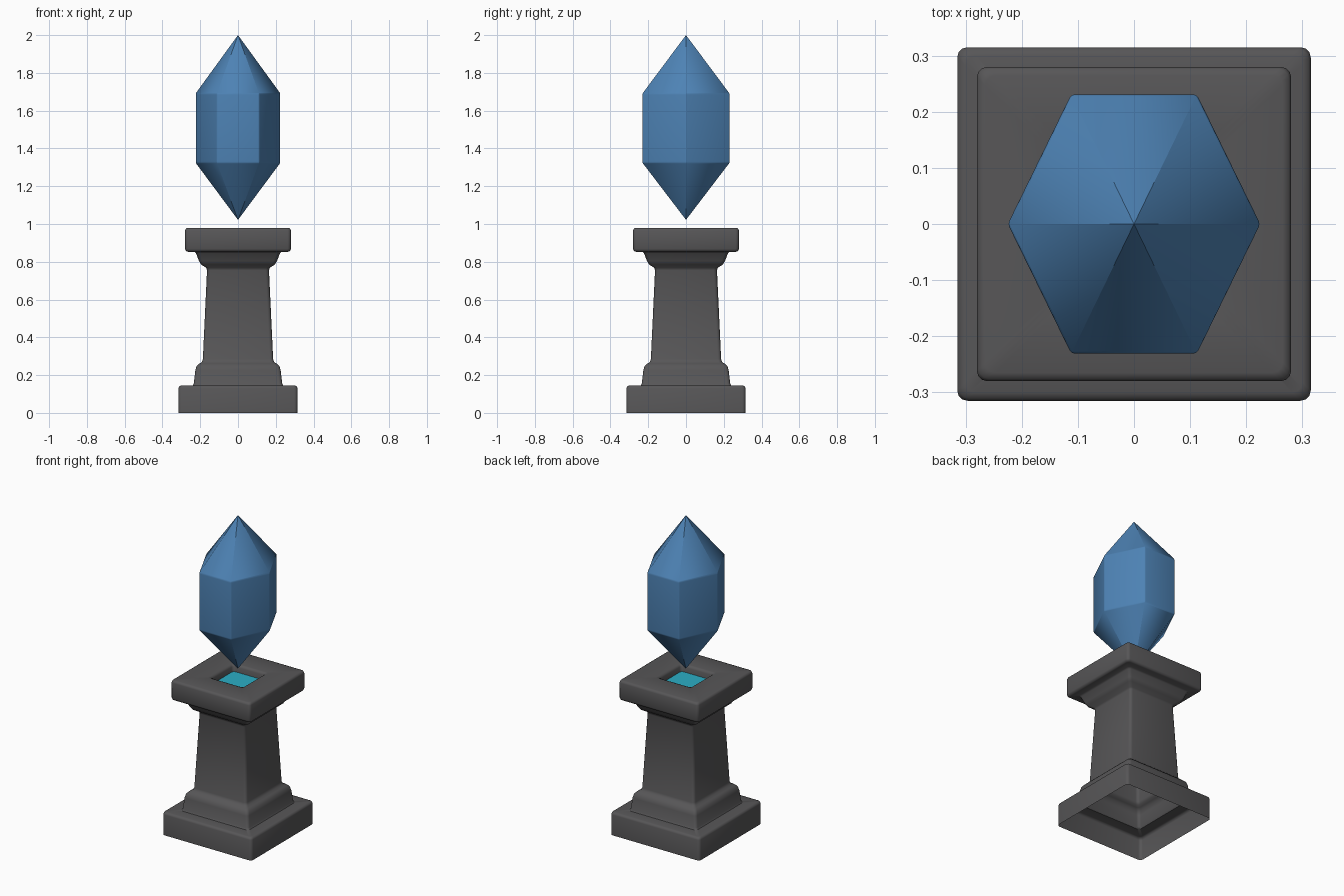
import bpy, bmesh, math

cube = bpy.data.objects.get("Cube")
if cube:
    bpy.data.objects.remove(cube, do_unlink=True)


def material(name, rgb):
    mat = bpy.data.materials.new(name)
    mat.use_nodes = True
    mat.diffuse_color = (*rgb, 1)
    mat.node_tree.nodes["Principled BSDF"].inputs["Base Color"].default_value = (*rgb, 1)
    return mat


def finish(bm, name, mat, angle):
    mesh = bpy.data.meshes.new(name)
    bm.to_mesh(mesh)
    bm.free()
    mesh.materials.append(mat)
    obj = bpy.data.objects.new(name, mesh)
    bpy.context.collection.objects.link(obj)
    bpy.ops.object.select_all(action="DESELECT")
    obj.select_set(True)
    bpy.context.view_layer.objects.active = obj
    bpy.ops.object.shade_smooth_by_angle(angle=math.radians(angle))
    return obj


def square_ring(bm, half, z, radius=0.018, steps=3):
    """Square outline with rounded corners, counter-clockwise."""
    ring = []
    for corner in range(4):
        mid = math.radians(45 + 90 * corner)
        cx = math.copysign(half - radius, math.cos(mid))
        cy = math.copysign(half - radius, math.sin(mid))
        for i in range(steps + 1):
            a = math.radians(90 * (corner + i / steps))
            ring.append(bm.verts.new((cx + radius * math.cos(a), cy + radius * math.sin(a), z)))
    return ring


def bridge(bm, low, high):
    n = len(low)
    for i in range(n):
        j = (i + 1) % n
        bm.faces.new((low[i], low[j], high[j], high[i]))


stone = material("dark grey stone", (0.095, 0.093, 0.096))
blue = material("blue crystal", (0.075, 0.225, 0.46))
cyan = material("cyan glow", (0.025, 0.42, 0.56))

# Pedestal: hollow shell, open underneath, with a recess in the cap
profile = [
    (0.315, 0.0), (0.315, 0.13), (0.311, 0.141), (0.30, 0.145),   # plinth
    (0.24, 0.145), (0.234, 0.155), (0.226, 0.225), (0.22, 0.247),  # moulding
    (0.206, 0.261), (0.192, 0.268), (0.186, 0.285),
    (0.164, 0.755), (0.168, 0.768), (0.195, 0.785),                # shaft and flare
    (0.207, 0.805), (0.222, 0.845), (0.23, 0.853),
    (0.265, 0.853), (0.276, 0.857), (0.28, 0.868),                 # cap
    (0.28, 0.965), (0.276, 0.976), (0.265, 0.98),
    (0.128, 0.98), (0.117, 0.976), (0.112, 0.965), (0.108, 0.93),  # recess
]
bm = bmesh.new()
rings = [square_ring(bm, half, z) for half, z in profile]
for low, high in zip(rings, rings[1:]):
    bridge(bm, low, high)
finish(bm, "pedestal", stone, 50)

# Glowing pool at the bottom of the recess
bm = bmesh.new()
bm.faces.new(square_ring(bm, 0.109, 0.935))
finish(bm, "glowing_pool", cyan, 30)

# Floating crystal: six-sided prism with a point at each end
bm = bmesh.new()
hexagon = [(0.225, 0), (0.112, 0.231), (-0.112, 0.231),
           (-0.225, 0), (-0.112, -0.231), (0.112, -0.231)]
lower = [bm.verts.new((x, y, 1.325)) for x, y in hexagon]
upper = [bm.verts.new((x, y, 1.69)) for x, y in hexagon]
tip = bm.verts.new((0, 0, 2.0))
foot = bm.verts.new((0, 0, 1.022))
bridge(bm, lower, upper)
for i in range(6):
    j = (i + 1) % 6
    bm.faces.new((upper[i], upper[j], tip))
    bm.faces.new((lower[j], lower[i], foot))
body_edges = [e for e in bm.edges if tip not in e.verts and foot not in e.verts]
bmesh.ops.bevel(bm, geom=body_edges, offset=0.006, segments=2, profile=0.5, affect="EDGES")
bmesh.ops.recalc_face_normals(bm, faces=bm.faces)
finish(bm, "crystal", blue, 40)
